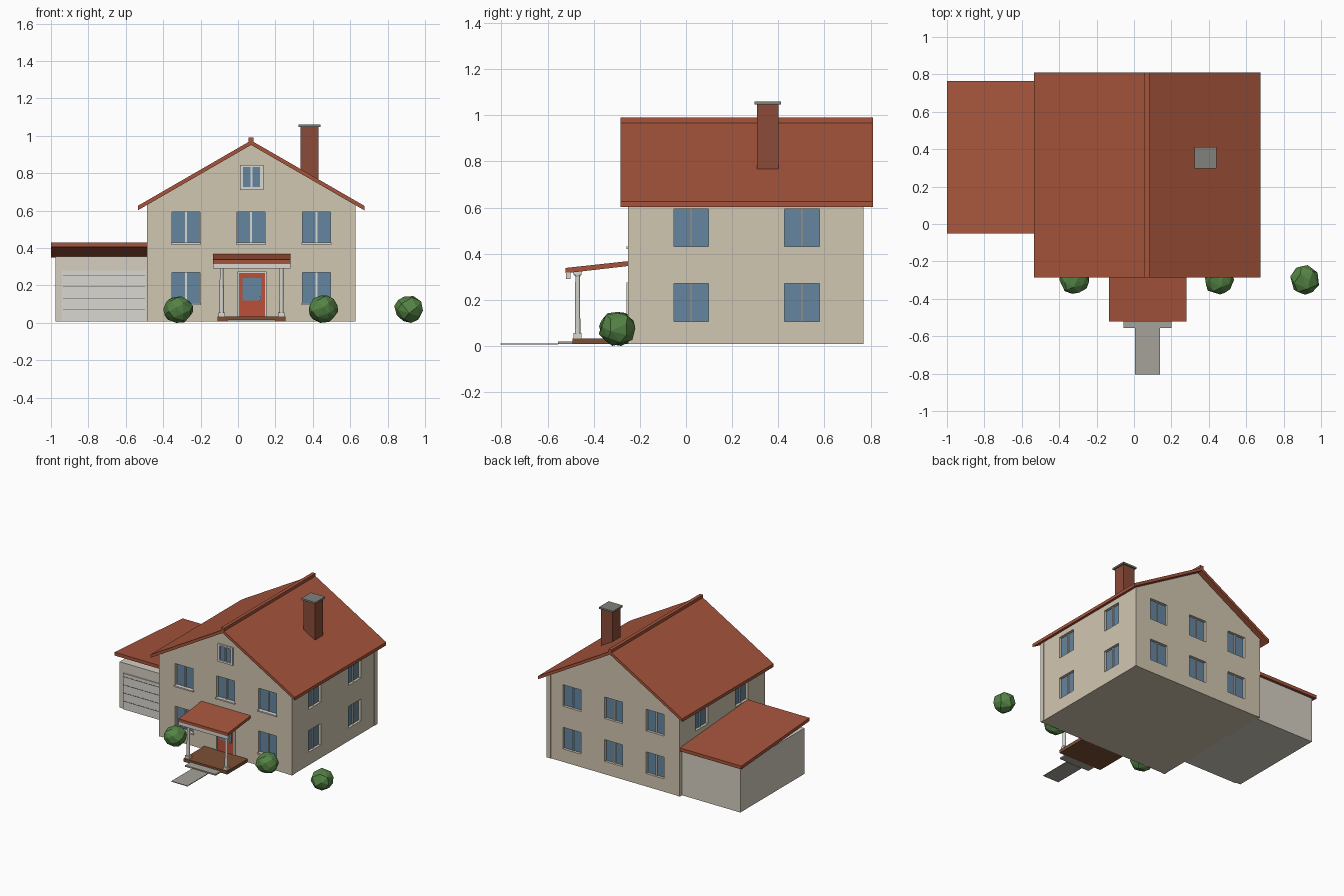
import bpy, bmesh, math, random
from mathutils import Vector

if "Cube" in bpy.data.objects:
    bpy.data.objects.remove(bpy.data.objects["Cube"])

random.seed(4)
COL = {
    "roof": (0.38, 0.09, 0.045), "wall": (0.64, 0.57, 0.44), "garage": (0.66, 0.61, 0.53),
    "white": (0.70, 0.68, 0.64), "glass": (0.13, 0.24, 0.35), "bush": (0.09, 0.23, 0.06),
    "wood": (0.20, 0.08, 0.035), "door": (0.50, 0.08, 0.04), "brick": (0.26, 0.07, 0.04),
    "stone": (0.38, 0.36, 0.32), "cap": (0.22, 0.22, 0.20), "dark": (0.12, 0.12, 0.12),
}
MATS = {}
for key, c in COL.items():
    MATS[key] = bpy.data.materials.new(key + "_paint")
    MATS[key].diffuse_color = (*c, 1)


def finish(name, bm, mat):
    bmesh.ops.recalc_face_normals(bm, faces=bm.faces)
    me = bpy.data.meshes.new(name)
    bm.to_mesh(me)
    bm.free()
    ob = bpy.data.objects.new(name, me)
    bpy.context.collection.objects.link(ob)
    if mat:
        me.materials.append(MATS[mat])
    return ob


def boxes(name, mat, *bounds):
    """One object made of boxes given as (x0, x1, y0, y1, z0, z1)."""
    bm = bmesh.new()
    for x0, x1, y0, y1, z0, z1 in bounds:
        for v in bmesh.ops.create_cube(bm, size=1)["verts"]:
            v.co = (x1 if v.co.x > 0 else x0, y1 if v.co.y > 0 else y0, z1 if v.co.z > 0 else z0)
    return finish(name, bm, mat)


def prism(name, mat, pts, axis, a, b):
    """Extrude a profile: axis 'y' takes (x, z) points, axis 'x' takes (y, z) points."""
    bm = bmesh.new()
    face = bm.faces.new([bm.verts.new((p, a, q) if axis == "y" else (a, p, q)) for p, q in pts])
    ext = bmesh.ops.extrude_face_region(bm, geom=[face])["geom"]
    move = Vector((0, b - a, 0) if axis == "y" else (b - a, 0, 0))
    bmesh.ops.translate(bm, vec=move, verts=[g for g in ext if isinstance(g, bmesh.types.BMVert)])
    return finish(name, bm, mat)


# main house dimensions
G = 0.008
CX = 0.07
X0, X1, Y0, Y1 = -0.483, 0.626, -0.248, 0.766
WALL_TOP = 0.645


def on_wall(side, u0, u1, d0, d1, z0, z1):
    """Box on a wall: u runs along the wall, d is depth inwards from its surface."""
    if side == "front":
        return (u0, u1, Y0 + d0, Y0 + d1, z0, z1)
    if side == "back":
        return (u0, u1, Y1 - d1, Y1 - d0, z0, z1)
    if side == "left":
        return (X0 + d0, X0 + d1, u0, u1, z0, z1)
    return (X1 - d1, X1 - d0, u0, u1, z0, z1)


# window layout
LOW, HIGH = (0.106, 0.27), (0.43, 0.593)
layout = [("front", u, HIGH) for u in (-0.278, CX, 0.42)]
layout += [("front", u, LOW) for u in (-0.278, 0.42)]
layout += [("back", u, r) for u in (-0.278, CX, 0.42) for r in (LOW, HIGH)]
layout += [("right", u, r) for u in (0.022, 0.503) for r in (LOW, HIGH)]
layout += [("left", u, HIGH) for u in (0.022, 0.503)]

holes, panes, mullions, sills = [], [], [], []
H = 0.075
for side, u, (z0, z1) in layout:
    holes.append(on_wall(side, u - H, u + H, -0.05, 0.025, z0, z1))
    panes.append(on_wall(side, u - H, u + H, 0.02, 0.03, z0, z1))
    mullions.append(on_wall(side, u - 0.005, u + 0.005, 0.012, 0.025, z0, z1))
    if side == "front":
        sills.append(on_wall(side, u - H - 0.006, u + H + 0.006, -0.01, 0.015, z0 - 0.01, z0))

# walls with recessed openings
walls = boxes("house_walls", "wall", (X0, X1, Y0, Y1, G, WALL_TOP))
cutter = boxes("window_cutter", None, *holes)
cutter.hide_render = True
cutter.hide_viewport = True
cut = walls.modifiers.new("openings", "BOOLEAN")
cut.operation, cut.solver, cut.object = "DIFFERENCE", "EXACT", cutter
boxes("window_glass", "glass", *panes)
boxes("window_mullions", "white", *mullions)
boxes("window_sills", "white", *sills)

# corner boards
W, E = 0.03, 0.003
boxes("corner_boards", "wall", *[
    (xa, xb, ya, yb, G, WALL_TOP - 0.005)
    for xa, xb in ((X0 - E, X0 + W), (X1 - W, X1 + E))
    for ya, yb in ((Y0 - E, Y0 + W), (Y1 - W, Y1 + E))])

# gables, main roof and ridge cap
prism("gable_walls", "wall", [(X0, WALL_TOP), (X1, WALL_TOP), (CX, 0.962)], "y", Y0, Y1)
prism("main_roof", "roof", [(CX, 0.975), (0.675, 0.626), (0.675, 0.602), (CX, 0.951),
                            (-0.535, 0.602), (-0.535, 0.626)], "y", -0.285, 0.81)
boxes("ridge_cap", "roof", (CX - 0.013, CX + 0.013, -0.285, 0.81, 0.96, 0.99))

# chimney
boxes("chimney", "brick", (0.335, 0.43, 0.307, 0.402, 0.70, 1.047))
boxes("chimney_cap", "cap", (0.323, 0.441, 0.296, 0.412, 1.047, 1.06))

# attic window
boxes("attic_frame", "white", *[on_wall("front", a, b, -0.01, 0.01, c, d) for a, b, c, d in (
    (0.01, 0.027, 0.71, 0.845), (0.118, 0.135, 0.71, 0.845), (0.027, 0.118, 0.833, 0.845),
    (0.027, 0.118, 0.71, 0.725), (0.068, 0.077, 0.725, 0.833))])
boxes("attic_glass", "glass", on_wall("front", 0.02, 0.125, -0.002, 0.01, 0.715, 0.84))

# front door
boxes("door_frame", "white", *[on_wall("front", a, b, -0.009, 0.01, 0.03, d) for a, b, d in (
    (-0.003, 0.006, 0.275), (0.144, 0.153, 0.275))],
    on_wall("front", 0.006, 0.144, -0.009, 0.01, 0.266, 0.275))
boxes("front_door", "door", on_wall("front", 0.006, 0.144, -0.004, 0.01, 0.03, 0.266))
boxes("door_glass", "glass", on_wall("front", 0.023, 0.125, -0.006, 0.01, 0.12, 0.24))
boxes("door_handle", "white", on_wall("front", 0.113, 0.121, -0.016, 0, 0.12, 0.14))

# porch floor, step and path
boxes("porch_floor", "wood", (-0.11, 0.255, -0.493, Y0, G, 0.033))
boxes("porch_step", "stone", (-0.055, 0.2, -0.555, -0.493, G, 0.019))
boxes("garden_path", "stone", (0.005, 0.14, -0.805, -0.555, 0.006, 0.011))

# porch roof and front beam
prism("porch_roof", "roof", [(-0.522, 0.338), (-0.245, 0.368), (-0.245, 0.347), (-0.522, 0.315)],
      "x", -0.133, 0.28)
boxes("porch_beam", "white", (-0.133, 0.28, -0.52, -0.501, 0.29, 0.319))

# porch columns, lathed as stacked cones with square plinths
for label, x in (("left", -0.087), ("right", 0.232)):
    bm = bmesh.new()
    for r1, r2, z0, z1 in ((0.012, 0.010, 0.05, 0.305), (0.011, 0.016, 0.300, 0.312)):
        made = bmesh.ops.create_cone(bm, cap_ends=True, segments=12, radius1=r1, radius2=r2, depth=z1 - z0)
        bmesh.ops.translate(bm, vec=(x, -0.47, (z0 + z1) / 2), verts=made["verts"])
    finish("porch_column_" + label, bm, "white")
    s = 0.017
    boxes("column_blocks_" + label, "white", (x - s, x + s, -0.47 - s, -0.47 + s, 0.033, 0.055),
          (x - s, x + s, -0.47 - s, -0.47 + s, 0.308, 0.325))

# garage with its tilted roof
GY = -0.025
boxes("garage_walls", "garage", (-0.975, X0, GY, 0.742, G, 0.355))
prism("garage_roof", "roof", [(-0.05, 0.43), (0.765, 0.375), (0.765, 0.35), (-0.05, 0.405)],
      "x", -1.0, X0)
boxes("garage_door", "white", (-0.94, -0.492, GY - 0.008, GY + 0.01, G, 0.28))
boxes("garage_door_grooves", "dark", *[(-0.935, -0.497, GY - 0.0095, GY, z - 0.002, z + 0.002)
                                       for z in (0.07, 0.132, 0.193, 0.255)])

# faceted bushes: hulls of jittered spiral points
for label, x, n in (("left", -0.32, 36), ("middle", 0.455, 36), ("right", 0.917, 24)):
    bm = bmesh.new()
    for i in range(n):
        h = 1 - 2 * (i + 0.5) / n
        t = i * 2.39996 + random.uniform(-0.2, 0.2)
        q, r = math.sqrt(1 - h * h), 0.083 * random.uniform(0.93, 1.03)
        bm.verts.new((x + r * q * math.cos(t), -0.297 + r * q * math.sin(t), r * h * 0.92))
    hull = bmesh.ops.convex_hull(bm, input=bm.verts)
    bmesh.ops.translate(bm, vec=(0, 0, -min(v.co.z for v in bm.verts)), verts=bm.verts)
    finish("bush_" + label, bm, "bush")

for m in bpy.data.materials:
    if m.users and not m.is_grease_pencil:
        m.use_nodes = True
        m.node_tree.nodes["Principled BSDF"].inputs["Base Color"].default_value = m.diffuse_color
